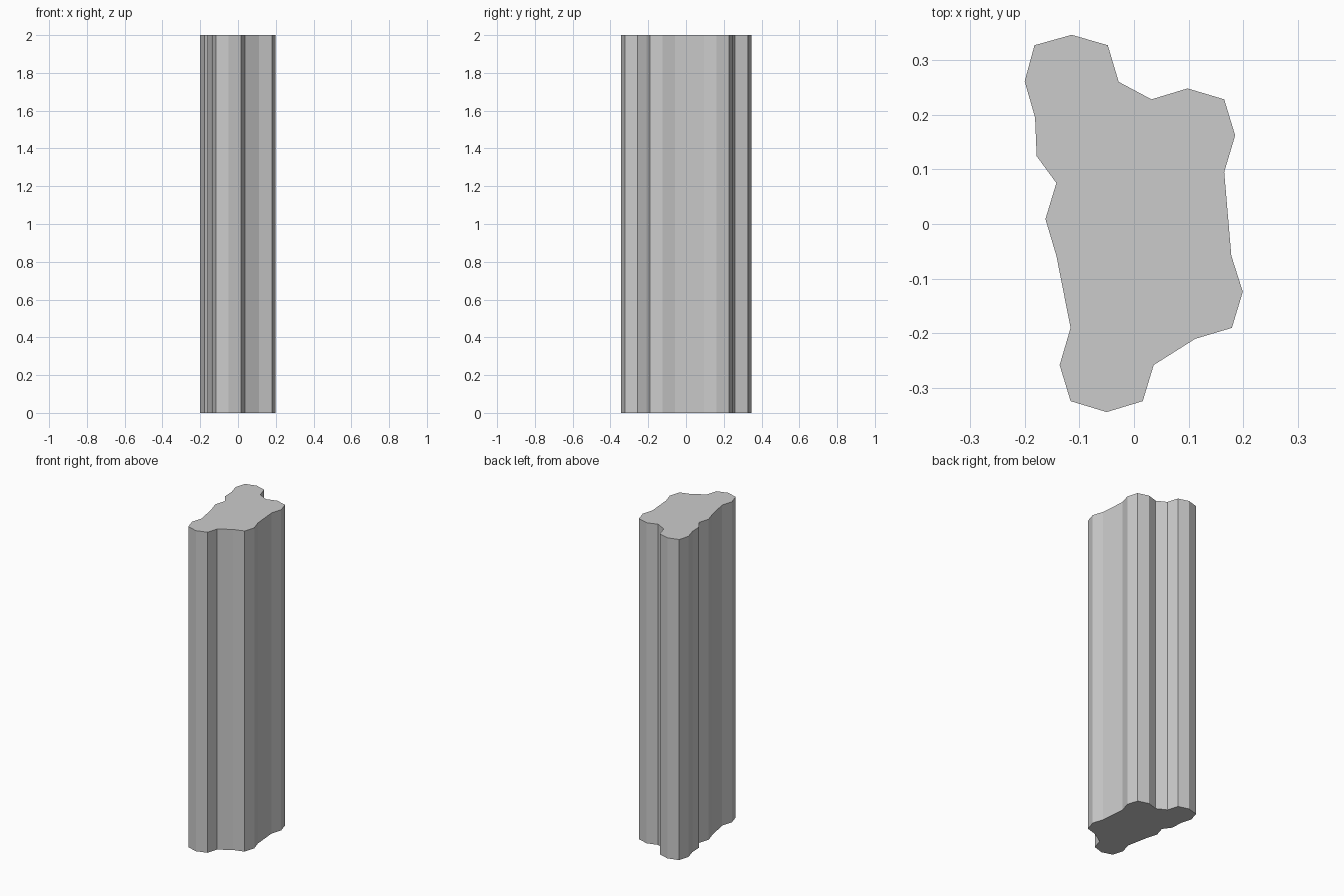
import bpy, bmesh

if "Cube" in bpy.data.objects:
    bpy.data.objects.remove(bpy.data.objects["Cube"])

HEIGHT = 2.0

# Lobed column outline, clockwise seen from above
profile = [
    (-0.182, 0.327), (-0.114, 0.346), (-0.048, 0.327), (-0.028, 0.260),
    (0.032, 0.228), (0.098, 0.248), (0.165, 0.228), (0.185, 0.162),
    (0.165, 0.095), (0.178, -0.058), (0.199, -0.124), (0.179, -0.190),
    (0.112, -0.210), (0.036, -0.258), (0.016, -0.324), (-0.050, -0.344),
    (-0.116, -0.324), (-0.136, -0.258), (-0.116, -0.190), (-0.142, -0.058),
    (-0.162, 0.009), (-0.142, 0.075), (-0.178, 0.124), (-0.181, 0.195),
    (-0.200, 0.261),
]

# Extrude the outline into a solid, flat-shaded column
bm = bmesh.new()
base = bm.faces.new([bm.verts.new((x, y, 0)) for x, y in profile])
result = bmesh.ops.extrude_face_region(bm, geom=[base], use_keep_orig=True)
top_verts = [g for g in result["geom"] if isinstance(g, bmesh.types.BMVert)]
bmesh.ops.translate(bm, verts=top_verts, vec=(0, 0, HEIGHT))
bmesh.ops.recalc_face_normals(bm, faces=bm.faces)

mesh = bpy.data.meshes.new("lobed_column")
bm.to_mesh(mesh)
bm.free()
bpy.context.collection.objects.link(bpy.data.objects.new("lobed_column", mesh))
